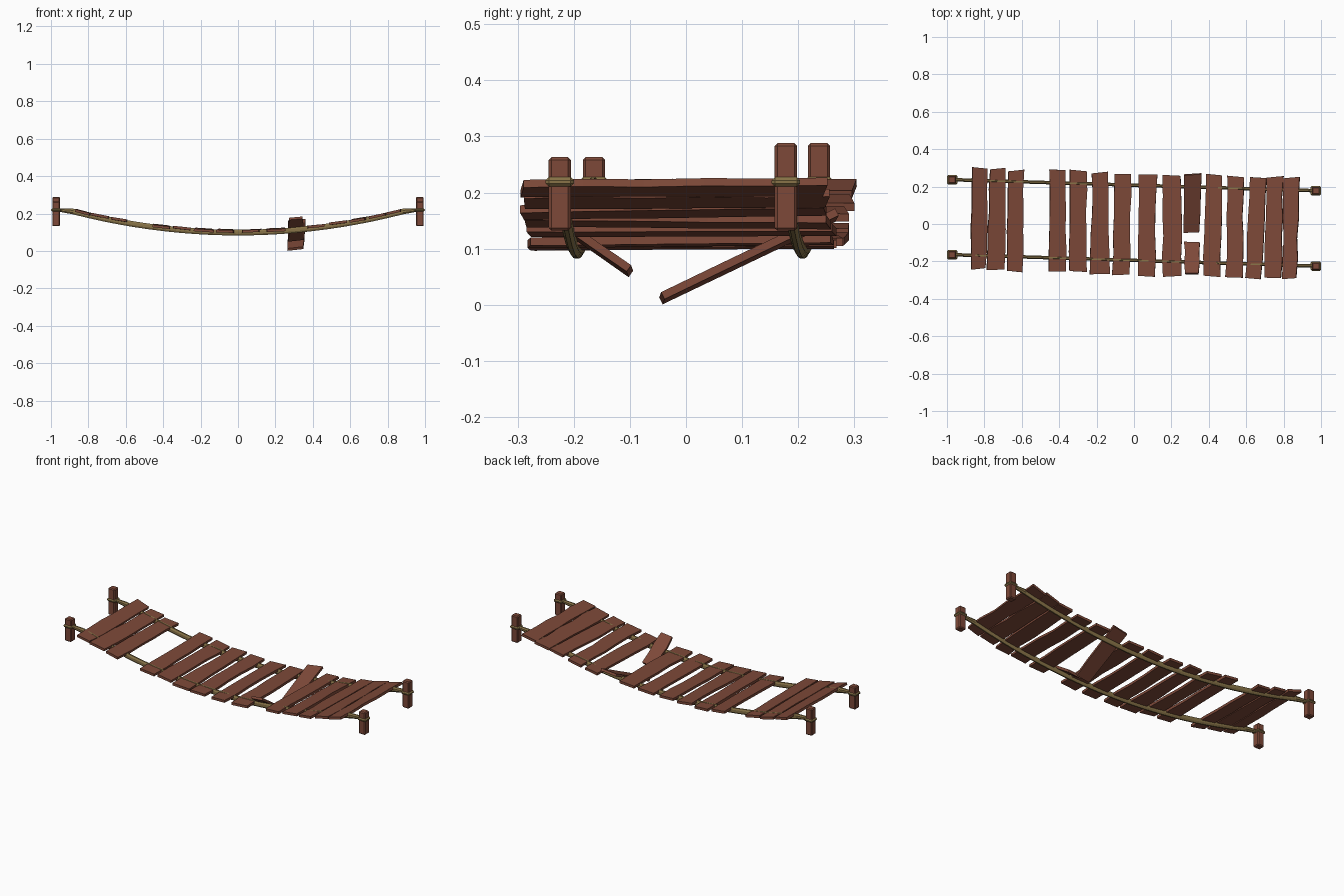
import bpy, bmesh, math, random
from mathutils import Vector, Matrix

if "Cube" in bpy.data.objects:
    bpy.data.objects.remove(bpy.data.objects["Cube"])

random.seed(4)


def material(name, col):
    m = bpy.data.materials.new(name)
    m.diffuse_color = (*col, 1)
    m.use_nodes = True
    m.node_tree.nodes["Principled BSDF"].inputs["Base Color"].default_value = m.diffuse_color
    return m


WOOD = material("red brown wood", (0.205, 0.066, 0.040))
ROPE = material("olive rope", (0.25, 0.175, 0.065))


def finish(bm, name, mat):
    bmesh.ops.recalc_face_normals(bm, faces=bm.faces[:])
    me = bpy.data.meshes.new(name)
    bm.to_mesh(me)
    bm.free()
    me.materials.append(mat)
    ob = bpy.data.objects.new(name, me)
    bpy.context.collection.objects.link(ob)
    return ob


def sag(x):
    return min(0.098 + 0.145 * x * x, 0.219)


def slope(x):
    return 2 * 0.145 * x


def loft(bm, rings):
    loops = [[bm.verts.new(p) for p in r] for r in rings]
    n = len(loops[0])
    for a, b in zip(loops, loops[1:]):
        for i in range(n):
            bm.faces.new((a[i], a[(i + 1) % n], b[(i + 1) % n], b[i]))
    bm.faces.new(loops[0])
    bm.faces.new(loops[-1][::-1])


def plank(name, a, b, w0, w1, tilt, steps=5):
    """Board from a to b with uneven edges, tilted to follow the sag."""
    a, b = Vector(a), Vector(b)
    d = (b - a).normalized()
    side = Vector((math.cos(tilt), 0, math.sin(tilt)))
    up = side.cross(d).normalized()
    rings = []
    for i in range(steps + 1):
        t = i / steps
        c, w = a.lerp(b, t), w0 + (w1 - w0) * t
        l = w / 2 + random.uniform(-0.005, 0.004)
        r = w / 2 + random.uniform(-0.005, 0.004)
        skew = d * random.uniform(-0.005, 0.005) if i in (0, steps) else Vector()
        h = 0.007
        rings.append([c - side * l - up * h + skew, c + side * r - up * h - skew,
                      c + side * r + up * h - skew, c - side * l + up * h + skew])
    bm = bmesh.new()
    loft(bm, rings)
    return finish(bm, name, WOOD)


def box(name, loc, size, mat, bevel):
    bm = bmesh.new()
    bmesh.ops.create_cube(bm, size=1, matrix=Matrix.Translation(loc) @ Matrix.Diagonal((*size, 1)))
    bmesh.ops.bevel(bm, geom=bm.edges[:], offset=bevel, segments=1, affect='EDGES')
    return finish(bm, name, mat)


# whole planks: centre x at back end and front end, back y, front y, width at each end
planks = [
    (-0.825, -0.832, 0.300, -0.240, 0.090, 0.082),
    (-0.730, -0.738, 0.296, -0.245, 0.085, 0.096),
    (-0.632, -0.637, 0.286, -0.254, 0.086, 0.084),
    (-0.408, -0.412, 0.290, -0.253, 0.086, 0.094),
    (-0.297, -0.300, 0.286, -0.254, 0.086, 0.100),
    (-0.180, -0.182, 0.275, -0.268, 0.086, 0.102),
    (-0.060, -0.070, 0.268, -0.272, 0.096, 0.092),
    (0.075, 0.065, 0.264, -0.280, 0.096, 0.092),
    (0.200, 0.205, 0.260, -0.280, 0.094, 0.106),
    (0.430, 0.415, 0.264, -0.280, 0.086, 0.090),
    (0.543, 0.535, 0.254, -0.286, 0.088, 0.088),
    (0.662, 0.640, 0.248, -0.292, 0.088, 0.084),
    (0.755, 0.742, 0.252, -0.288, 0.086, 0.098),
    (0.842, 0.832, 0.248, -0.292, 0.086, 0.076),
]
for i, (xb, xf, yb, yf, wb, wf) in enumerate(planks):
    lift = 0.009
    e = random.uniform(-0.003, 0.003)
    plank(f"plank_{i + 1}", (xf, yf, 0.098 + 0.145 * xf * xf + lift + e),
          (xb, yb, 0.098 + 0.145 * xb * xb + lift - e), wf, wb,
          math.atan(slope((xb + xf) / 2)) + random.uniform(-0.03, 0.03))

# snapped plank hanging in two pieces
plank("broken_plank_back", (0.310, -0.043, 0.012), (0.318, 0.266, 0.160), 0.084, 0.094, 0.09, 3)
plank("broken_plank_front", (0.310, -0.266, 0.175), (0.310, -0.100, 0.060), 0.074, 0.086, 0.09, 3)

# posts with rope lashings, and sagging ropes between them
for side, yl, yr, top in (("back", 0.237, 0.178, 0.288), ("front", -0.164, -0.225, 0.263)):
    for end, x, y in (("left", -0.972, yl), ("right", 0.972, yr)):
        h = top - 0.132
        box(f"{side}_{end}_post", (x, y, 0.132 + h / 2), (0.042, 0.040, h), WOOD, 0.005)
        box(f"{side}_{end}_lashing", (x, y, 0.219), (0.054, 0.051, 0.017), ROPE, 0.006)
    rings = []
    for i in range(25):
        x = -0.96 + 1.92 * i / 24
        y = yl + (yr - yl) * (x + 0.972) / 1.944
        end = abs(x) > 0.9
        ry, rz = 0.010, (0.009 if end else 0.0165)
        rings.append([(x, y + ry * math.cos(k * math.pi / 4 + 0.39),
                       sag(x) + rz * math.sin(k * math.pi / 4 + 0.39)) for k in range(8)])
    bm = bmesh.new()
    loft(bm, rings)
    finish(bm, f"{side}_rope", ROPE)
